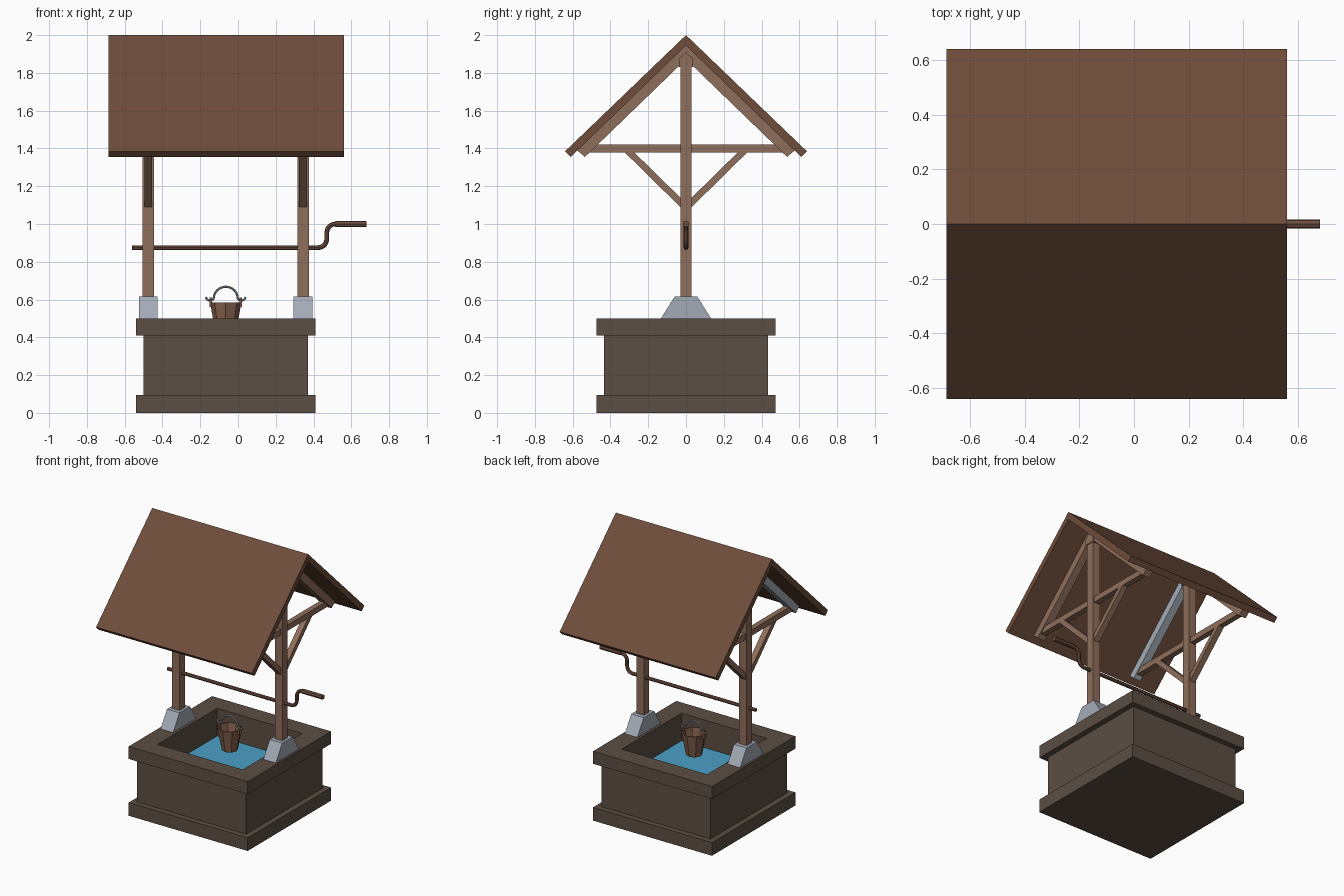
import bpy, bmesh, math

if "Cube" in bpy.data.objects:
    bpy.data.objects.remove(bpy.data.objects["Cube"], do_unlink=True)

CX = -0.065          # centre of the well and its frame
POST = 0.41          # distance of each post from that centre


def material(name, *rgb):
    linear = [((c / 255 + 0.055) / 1.055) ** 2.4 for c in rgb] + [1.0]
    m = bpy.data.materials.new(name)
    m.use_nodes = True
    m.diffuse_color = linear
    m.node_tree.nodes["Principled BSDF"].inputs["Base Color"].default_value = linear
    return m


STONE = material("dark_stone", 91, 78, 67)
ROOF = material("roof_brown", 110, 77, 59)
TIMBER = material("timber", 143, 110, 91)
CRANK = material("crank_brown", 112, 79, 64)
BUCKET = material("bucket_wood", 133, 97, 77)
GREY = material("pale_grey", 163, 171, 183)
WATER = material("water_blue", 76, 160, 200)


def finish(name, bm, mat):
    bmesh.ops.recalc_face_normals(bm, faces=bm.faces)
    mesh = bpy.data.meshes.new(name)
    bm.to_mesh(mesh)
    bm.free()
    mesh.materials.append(mat)
    ob = bpy.data.objects.new(name, mesh)
    bpy.context.collection.objects.link(ob)
    return ob


def prism(name, x, width, profile, mat):
    """Extrude a (y, z) outline along x."""
    bm = bmesh.new()
    ends = [[bm.verts.new((x + s * width / 2, y, z)) for y, z in profile] for s in (-1, 1)]
    for ring in ends:
        bm.faces.new(ring)
    n = len(profile)
    for i in range(n):
        j = (i + 1) % n
        bm.faces.new((ends[0][i], ends[0][j], ends[1][j], ends[1][i]))
    return finish(name, bm, mat)


def turned(name, profile, sides, phase, mat):
    """Stack rings of (radius, z) round the well centre, closed at both ends."""
    bm = bmesh.new()
    rings = []
    for r, z in profile:
        angles = [phase + math.tau * i / sides for i in range(sides)]
        rings.append([bm.verts.new((CX + r * math.cos(a), r * math.sin(a), z)) for a in angles])
    for a, b in zip(rings, rings[1:]):
        for i in range(sides):
            j = (i + 1) % sides
            bm.faces.new((a[i], a[j], b[j], b[i]))
    bm.faces.new(rings[0])
    bm.faces.new(rings[-1])
    return finish(name, bm, mat)


def tube(name, points, radius, mat):
    """Round bar through (x, z) points at y = 0."""
    curve = bpy.data.curves.new(name, "CURVE")
    curve.dimensions = "3D"
    curve.bevel_depth = radius
    curve.bevel_resolution = 2
    curve.use_fill_caps = True
    spline = curve.splines.new("POLY")
    spline.points.add(len(points) - 1)
    for p, (x, z) in zip(spline.points, points):
        p.co = (x, 0, z, 1)
    spline.use_smooth = False
    curve.materials.append(mat)
    ob = bpy.data.objects.new(name, curve)
    bpy.context.collection.objects.link(ob)
    bpy.ops.object.select_all(action="DESELECT")
    ob.select_set(True)
    bpy.context.view_layer.objects.active = ob
    bpy.ops.object.convert(target="MESH")
    return ob


def arc(cx, cz, r, start, end, steps):
    angles = [math.radians(start + (end - start) * i / steps) for i in range(steps + 1)]
    return [(cx + r * math.cos(a), cz + r * math.sin(a)) for a in angles]


def mirrored(half):
    """Complete a symmetric outline from its +y half."""
    return half + [(-y, z) for y, z in reversed(half) if y > 0]


# Stone basin with plinth, rim and square opening
square = [(0.475, 0), (0.475, 0.095), (0.435, 0.095), (0.435, 0.41),
          (0.475, 0.41), (0.475, 0.5), (0.34, 0.5), (0.34, 0.28)]
turned("stone_basin", [(h * math.sqrt(2), z) for h, z in square], 4, math.pi / 4, STONE)
prism("water", CX, 0.68, [(-0.34, 0.28), (0.34, 0.28), (0.34, 0.3), (-0.34, 0.3)], WATER)

# Roof
prism("roof", -0.0625, 1.245,
      [(0, 2.0), (0.64, 1.385), (0.61, 1.355), (0, 1.945), (-0.61, 1.355), (-0.64, 1.385)], ROOF)

# Two matching frames that carry the roof
for side, label in ((-1, "right"), (1, "left")):
    x = CX + side * POST
    prism(label + "_post_foot", x, 0.1, mirrored([(0.133, 0.5), (0.06, 0.615)]), GREY)
    prism(label + "_post", x, 0.06, mirrored([(0.03, 0.55), (0.03, 1.87)]), TIMBER)
    prism(label + "_post_cap", x, 0.074, mirrored([(0.037, 1.83), (0.037, 1.875), (0, 1.908)]), TIMBER)
    prism(label + "_tie_beam", x, 0.04, mirrored([(0.525, 1.378), (0.485, 1.42)]), TIMBER)
    for s, end in ((-1, "front"), (1, "back")):
        rafter = [(0, 1.945), (0.575, 1.389), (0.535, 1.355), (0, 1.872)]
        brace = [(0.0, 1.06), (0.325, 1.38), (0.275, 1.38), (0.0, 1.11)]
        tint = GREY if side < 0 and s < 0 else TIMBER
        prism(f"{label}_{end}_rafter", x, 0.056, [(s * y, z) for y, z in rafter], tint)
        prism(f"{label}_{end}_brace", x, 0.042, [(s * y, z) for y, z in brace], TIMBER)

# Windlass bar bent into a crank, with a thicker grip
bend = arc(0.425, 0.92, 0.045, -90, 0, 5) + arc(0.515, 0.955, 0.045, 180, 90, 5)
tube("windlass_crank", [(-0.56, 0.875)] + bend + [(0.53, 1.0)], 0.0125, CRANK)
tube("crank_grip", [(0.515, 1.0), (0.68, 1.0)], 0.017, CRANK)

# Hollow bucket
turned("bucket", [(0.054, 0.425), (0.083, 0.585), (0.074, 0.585), (0.047, 0.437)], 8, 0, BUCKET)
for s, label in ((-1, "right"), (1, "left")):
    prism(label + "_bucket_lug", CX + s * 0.08, 0.014,
          mirrored([(0.014, 0.56), (0.014, 0.6), (0.007, 0.61)]), BUCKET)

# Bail handle with hooked ends
hook = [(0.106, 0.613), (0.098, 0.6), (0.084, 0.594), (0.072, 0.598)]
path = [(CX + x, z) for x, z in hook]
path += arc(CX, 0.604, 0.064, 0, 180, 12)
path += [(CX - x, z) for x, z in reversed(hook)]
tube("bucket_handle", path, 0.006, GREY)
